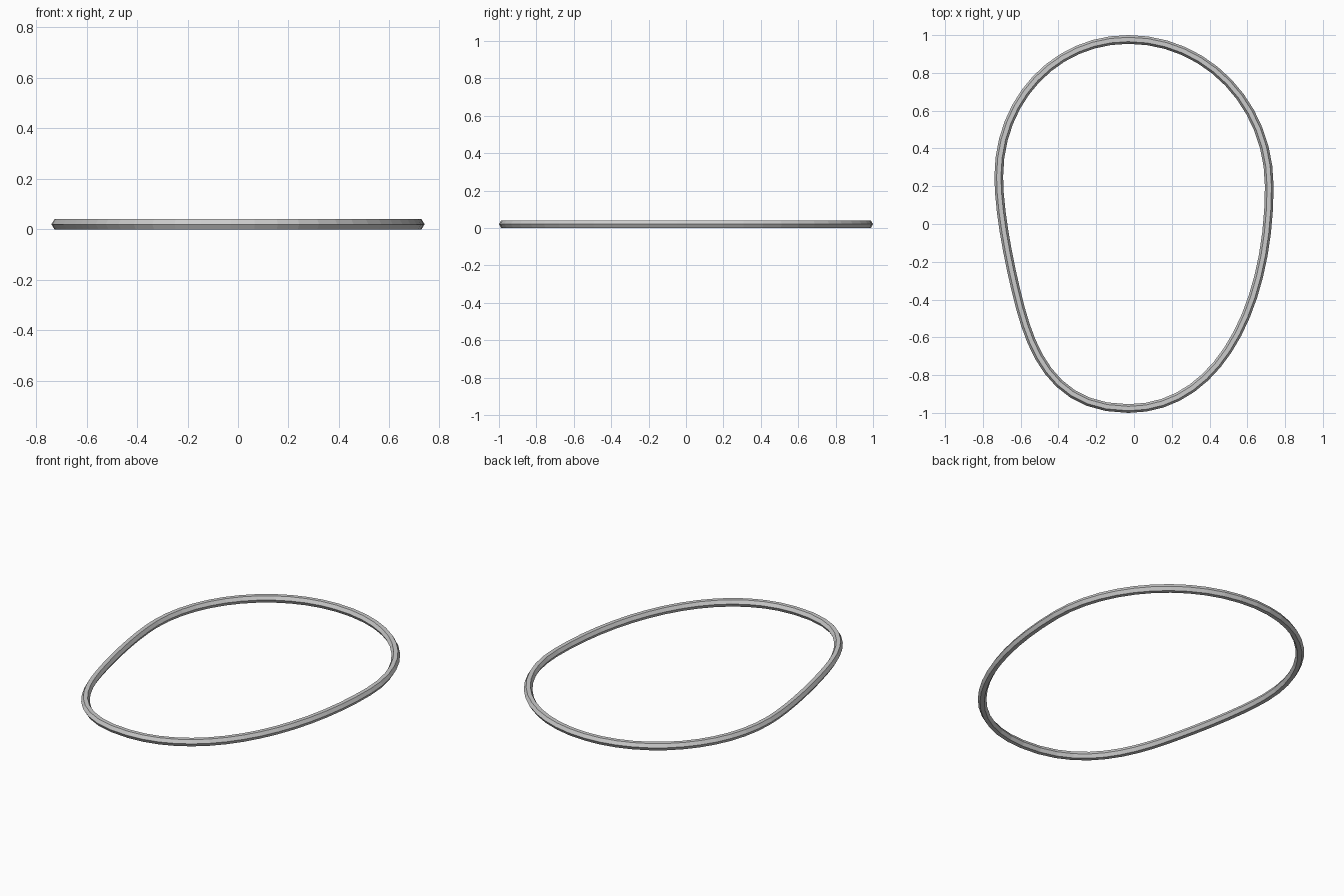
import bpy, bmesh, math
from mathutils import Vector
from mathutils.geometry import interpolate_bezier

if "Cube" in bpy.data.objects:
    bpy.data.objects.remove(bpy.data.objects["Cube"])

R = 0.0231   # hexagon radius, flat top and bottom
H = R * math.sin(math.radians(60))

# Centre line, clockwise from the top: (x, y, tangent degrees, handle in, handle out, steps)
anchors = [(-0.03, 0.977, 0, 0.385, 0.415, 12),
           (0.716, 0.2, -90, 0.43, 0.63, 15),
           (-0.03, -0.977, 180, 0.48, 0.37, 9),
           (-0.60, -0.45, 105, 0.27, 0.22, 7),
           (-0.716, 0.25, 90, 0.19, 0.41, 12)]

path = []
for i, (x, y, a, _, h_out, steps) in enumerate(anchors):
    x2, y2, a2, h_in, _, _ = anchors[(i + 1) % len(anchors)]
    p, q = Vector((x, y, H)), Vector((x2, y2, H))
    t = Vector((math.cos(math.radians(a)), math.sin(math.radians(a)), 0))
    u = Vector((math.cos(math.radians(a2)), math.sin(math.radians(a2)), 0))
    path += interpolate_bezier(p, p + t * h_out, q - u * h_in, q, steps + 1)[:-1]

# Sweep the hexagon around the closed path
bm = bmesh.new()
n = len(path)
rings = []
for i, c in enumerate(path):
    d = (path[(i + 1) % n] - path[i - 1]).normalized()
    out = Vector((-d.y, d.x, 0))
    rings.append([bm.verts.new(c + out * R * math.cos(k * math.pi / 3)
                               + Vector((0, 0, R * math.sin(k * math.pi / 3))))
                  for k in range(6)])
for i in range(n):
    a, b = rings[i], rings[(i + 1) % n]
    for k in range(6):
        j = (k + 1) % 6
        bm.faces.new((a[k], a[j], b[j], b[k]))
bmesh.ops.recalc_face_normals(bm, faces=bm.faces)
me = bpy.data.meshes.new("loop_band")
bm.to_mesh(me)
bm.free()
bpy.context.collection.objects.link(bpy.data.objects.new("loop_band", me))
